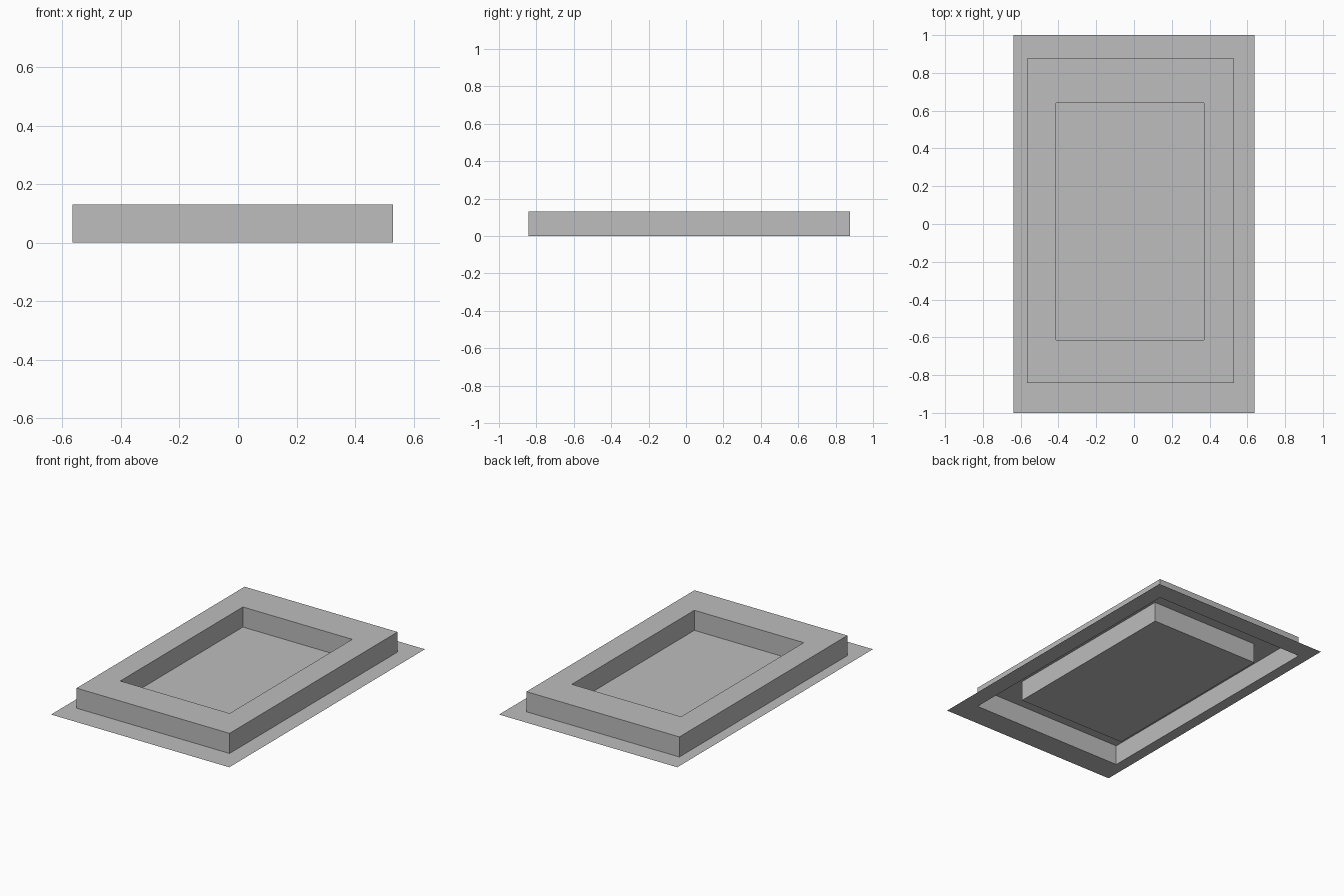
import bpy
import bmesh

cube = bpy.data.objects.get("Cube")
if cube:
    bpy.data.objects.remove(cube, do_unlink=True)

# Single plain grey finish
GREY = (0.51, 0.51, 0.51, 1.0)
grey = bpy.data.materials.new("plain_grey")
grey.use_nodes = True
grey.diffuse_color = GREY
grey.node_tree.nodes["Principled BSDF"].inputs["Base Color"].default_value = GREY

HEIGHT = 0.13
# Rectangles as left, right, front, back
OUTER = (-0.638, 0.638, -1.0, 1.0)
FRAME = (-0.566, 0.529, -0.842, 0.876)
RECESS = (-0.413, 0.370, -0.614, 0.640)


def sheet(name, loops, capped=False):
    """Join successive rectangular loops (rectangle, z) with quads; optionally fill the last."""
    bm = bmesh.new()
    rings = []
    for (left, right, front, back), z in loops:
        corners = ((left, front), (right, front), (right, back), (left, back))
        rings.append([bm.verts.new((x, y, z)) for x, y in corners])
    for a, b in zip(rings, rings[1:]):
        for i in range(4):
            j = (i + 1) % 4
            bm.faces.new((a[i], a[j], b[j], b[i]))
    if capped:
        bm.faces.new(rings[-1])
    mesh = bpy.data.meshes.new(name)
    bm.to_mesh(mesh)
    bm.free()
    mesh.materials.append(grey)
    obj = bpy.data.objects.new(name, mesh)
    bpy.context.collection.objects.link(obj)
    return obj


# Flat border around the foot, open beneath the frame
sheet("base_flange", [(OUTER, 0), (FRAME, 0)])

# Hollow raised frame: outer wall, top band, inner wall
sheet("raised_frame", [(FRAME, 0), (FRAME, HEIGHT), (RECESS, HEIGHT), (RECESS, 0)])

# Floor of the recess
sheet("recess_floor", [(RECESS, 0)], capped=True)
